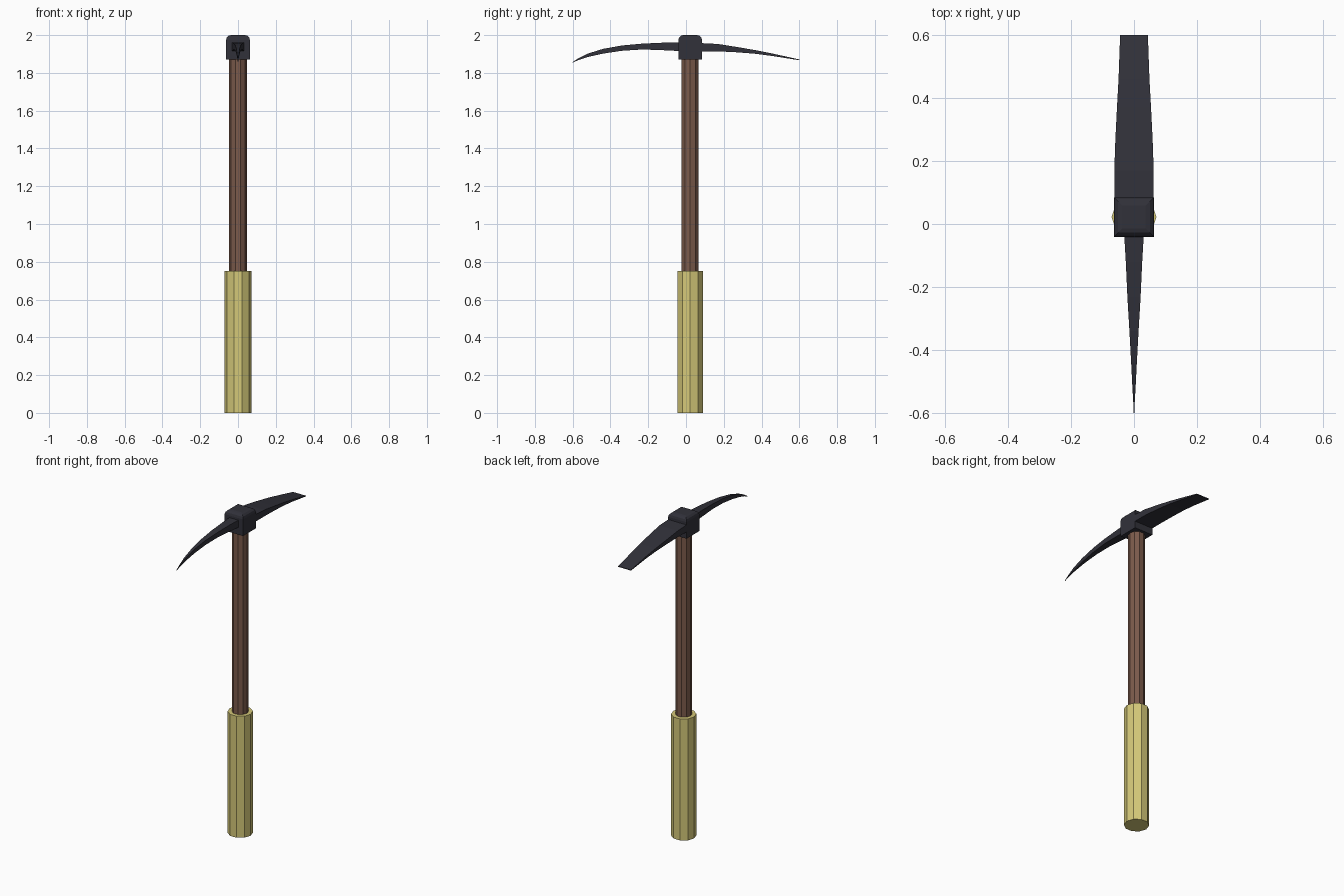
import bpy, bmesh, math

if "Cube" in bpy.data.objects:
    bpy.data.objects.remove(bpy.data.objects["Cube"])

CY = 0.022  # handle axis in y


def material(name, rgb):
    m = bpy.data.materials.new(name)
    m.diffuse_color = (*rgb, 1)
    m.use_nodes = True
    m.node_tree.nodes["Principled BSDF"].inputs["Base Color"].default_value = m.diffuse_color
    return m


STEEL = material("dark steel", (0.031, 0.031, 0.042))
WOOD = material("brown wood", (0.20, 0.105, 0.071))
GRIP = material("yellow grip", (0.66, 0.58, 0.19))


def add_object(name, bm, mat):
    bmesh.ops.recalc_face_normals(bm, faces=bm.faces)
    me = bpy.data.meshes.new(name)
    bm.to_mesh(me)
    bm.free()
    me.materials.append(mat)
    ob = bpy.data.objects.new(name, me)
    bpy.context.collection.objects.link(ob)
    return ob


def loft(name, rings, mat):
    """Skin equal-length rings of points and cap both ends."""
    bm = bmesh.new()
    loops = [[bm.verts.new(p) for p in r] for r in rings]
    for a, b in zip(loops, loops[1:]):
        n = len(a)
        for i in range(n):
            bm.faces.new((a[i], a[(i + 1) % n], b[(i + 1) % n], b[i]))
    bm.faces.new(loops[0])
    bm.faces.new(loops[-1])
    return add_object(name, bm, mat)


def shaft(name, r, z0, z1, mat, sides=10):
    def ring(z):
        return [(r * math.cos(2 * math.pi * i / sides),
                 CY + r * math.sin(2 * math.pi * i / sides), z) for i in range(sides)]
    return loft(name, [ring(z0), ring(z1)], mat)


def blade(name, sections):
    """Sections are (y, half width, bottom z, top z)."""
    return loft(name, [[(-w, y, b), (w, y, b), (w, y, t), (-w, y, t)]
                       for y, w, b, t in sections], STEEL)


# Handle and grip
shaft("grip", 0.071, 0.0, 0.75, GRIP)
shaft("handle", 0.047, 0.74, 1.90, WOOD)

# Head block with rounded top edges
bm = bmesh.new()
bmesh.ops.create_cube(bm, size=1)
for v in bm.verts:
    v.co = (v.co.x * 0.126, CY + v.co.y * 0.125, 1.936 + v.co.z * 0.128)
top = [e for e in bm.edges if all(v.co.z > 1.95 for v in e.verts)]
bmesh.ops.bevel(bm, geom=top, offset=0.026, segments=3, profile=0.5, affect='EDGES')
add_object("head_block", bm, STEEL)

# Pointed pick, towards the front
blade("pick", [(0.0, 0.033, 1.914, 1.961), (-0.12, 0.026, 1.920, 1.960),
               (-0.23, 0.021, 1.924, 1.955), (-0.34, 0.0145, 1.917, 1.945),
               (-0.44, 0.009, 1.902, 1.927), (-0.52, 0.005, 1.884, 1.902),
               (-0.57, 0.002, 1.868, 1.877), (-0.60, 0.0008, 1.854, 1.857)])

# Flat adze blade, towards the back
blade("adze", [(0.03, 0.0625, 1.914, 1.960), (0.17, 0.0625, 1.914, 1.953),
               (0.27, 0.059, 1.909, 1.937), (0.37, 0.054, 1.901, 1.920),
               (0.46, 0.049, 1.889, 1.902), (0.60, 0.044, 1.867, 1.871)])
